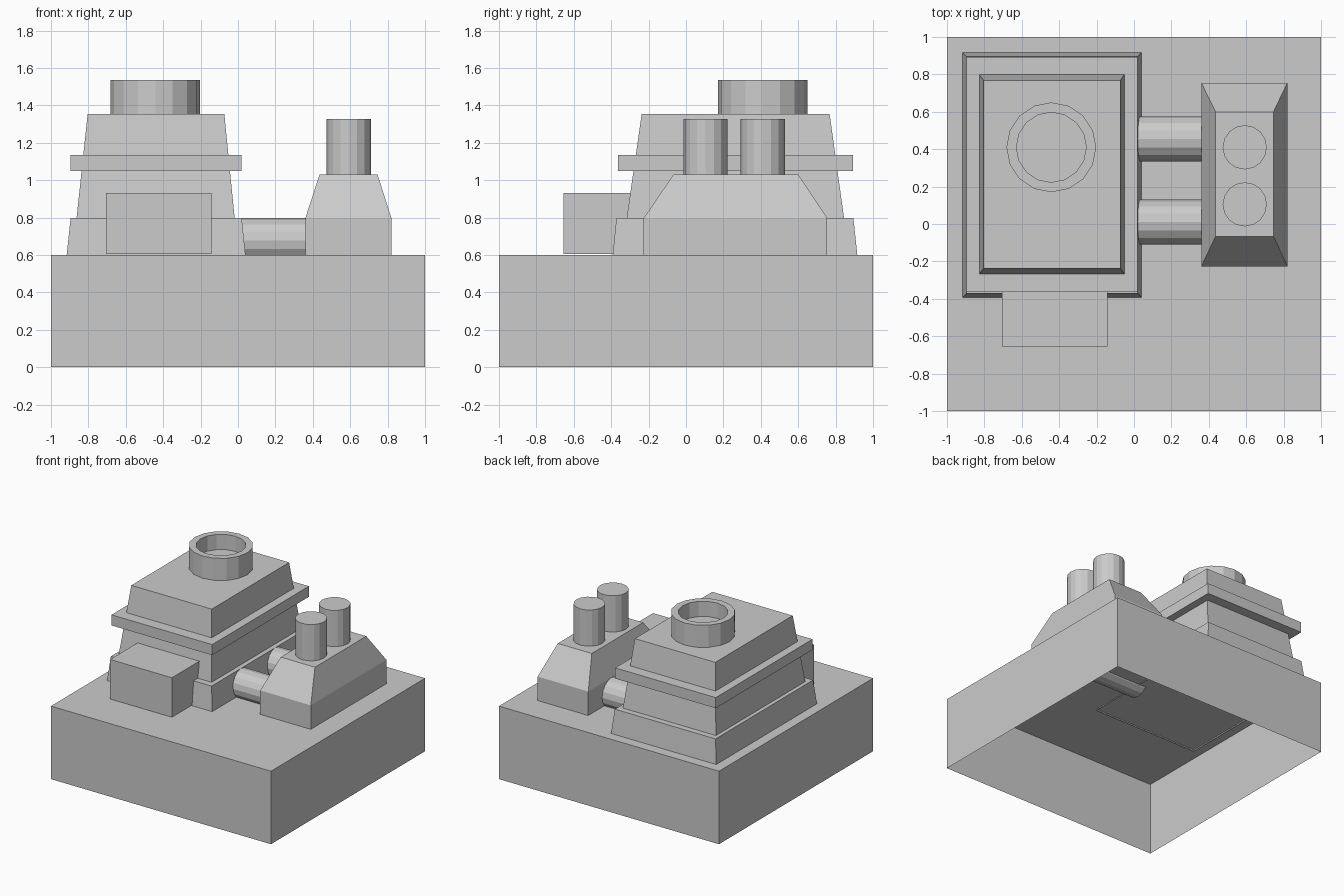
import bpy, bmesh
from math import cos, sin, pi, tau

if "Cube" in bpy.data.objects:
    bpy.data.objects.remove(bpy.data.objects["Cube"])

def make(name, rings, cap_start=True, cap_end=True):
    """Skin a list of matching point rings, with optional end caps."""
    bm = bmesh.new()
    loops = [[bm.verts.new(p) for p in r] for r in rings]
    n = len(loops[0])
    for a, b in zip(loops, loops[1:]):
        for i in range(n):
            j = (i + 1) % n
            bm.faces.new((a[i], a[j], b[j], b[i]))
    if cap_start:
        bm.faces.new(loops[0][::-1])
    if cap_end:
        bm.faces.new(loops[-1])
    mesh = bpy.data.meshes.new(name)
    bm.to_mesh(mesh)
    bm.free()
    ob = bpy.data.objects.new(name, mesh)
    bpy.context.collection.objects.link(ob)
    return ob

def rect(x0, x1, y0, y1, z):
    return [(x0, y0, z), (x1, y0, z), (x1, y1, z), (x0, y1, z)]

def circle(x, y, z, r, n=16):
    return [(x + r * cos(tau * i / n), y + r * sin(tau * i / n), z) for i in range(n)]

def circle_x(x, y, z, r, n=16):
    return [(x, y + r * cos(tau * i / n), z + r * sin(tau * i / n)) for i in range(n)]

# Hollow base, open underneath
make("base", [rect(-1, 1, -1, 1, 0), rect(-1, 1, -1, 1, 0.6)], cap_start=False)

# Stepped tower: plinth, tapered body and projecting rim
make("tower_plinth", [rect(-0.917, 0.041, -0.393, 0.917, 0.59),
                      rect(-0.895, 0.02, -0.372, 0.895, 0.797)], cap_start=False)
make("tower_body", [rect(-0.863, -0.018, -0.317, 0.845, 0.797),
                    rect(-0.804, -0.073, -0.237, 0.768, 1.353)], cap_start=False)
make("tower_rim", [rect(-0.895, 0.02, -0.364, 0.892, 1.048),
                   rect(-0.895, 0.02, -0.364, 0.892, 1.135)])

# Open-topped vent with a recessed floor
make("tower_vent", [circle(-0.442, 0.41, z, r) for z, r in
                    ((1.353, 0.24), (1.535, 0.24), (1.535, 0.187), (1.41, 0.187))],
     cap_start=False)

# Entrance block at the front of the tower
make("entrance_block", [rect(-0.705, -0.143, -0.654, -0.29, 0.605),
                        rect(-0.705, -0.143, -0.654, -0.29, 0.93)])

# Side building with hipped top
make("side_building", [rect(0.36, 0.82, -0.226, 0.755, 0.6),
                       rect(0.36, 0.82, -0.226, 0.755, 0.797),
                       rect(0.436, 0.746, -0.067, 0.6, 1.03)], cap_start=False)

# Pair of chimneys on the side building
for i, y in enumerate((0.105, 0.41)):
    make(f"chimney_{i + 1}", [circle(0.592, y, z, 0.118) for z in (1.03, 1.328)], cap_start=False)

# Pair of pipes joining the tower to the side building
for i, y in enumerate((0.01, 0.455)):
    make(f"connecting_pipe_{i + 1}", [circle_x(x, y, 0.677, 0.12) for x in (-0.03, 0.42)])
